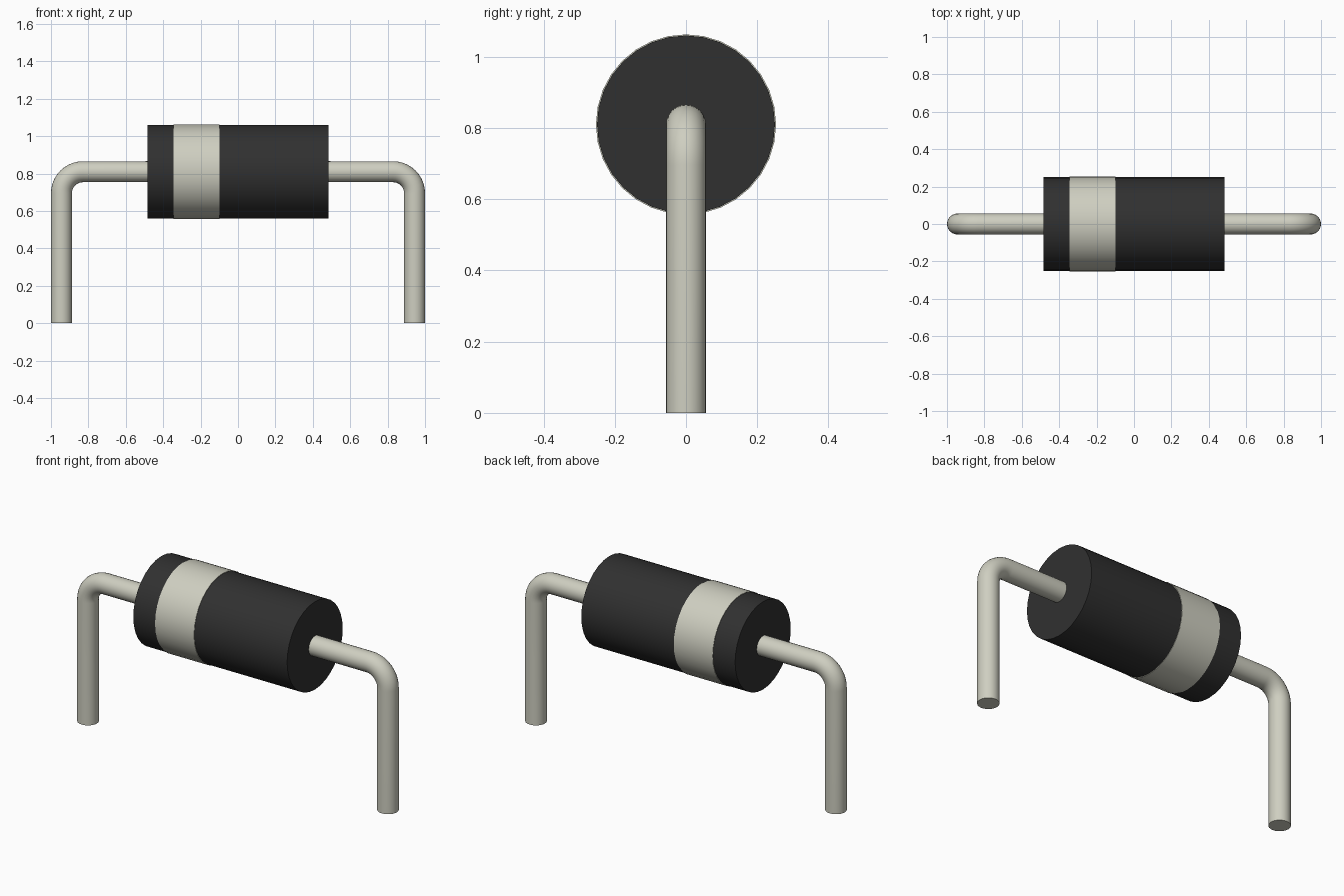
import bpy
from math import pi, radians, sin, cos

cube = bpy.data.objects.get("Cube")
if cube:
    bpy.data.objects.remove(cube, do_unlink=True)

AXIS_Z = 0.81      # height of the body axis
LEAD_R = 0.056     # wire radius
LEAD_X = 1 - LEAD_R
BEND_R = 0.115     # centreline radius of the wire bend


def material(name, rgb, roughness):
    mat = bpy.data.materials.new(name)
    mat.use_nodes = True
    mat.diffuse_color = (*rgb, 1)
    bsdf = mat.node_tree.nodes["Principled BSDF"]
    bsdf.inputs["Base Color"].default_value = (*rgb, 1)
    bsdf.inputs["Roughness"].default_value = roughness
    return mat


black = material("black plastic", (0.03, 0.03, 0.03), 0.6)
pale = material("pale grey", (0.62, 0.62, 0.53), 0.5)


def finish(obj, name, mat):
    obj.name = obj.data.name = name
    obj.data.materials.clear()
    obj.data.materials.append(mat)
    bpy.ops.object.shade_smooth_by_angle(angle=radians(35))


def x_cylinder(name, x0, x1, radius, mat):
    bpy.ops.mesh.primitive_cylinder_add(
        vertices=32, radius=radius, depth=x1 - x0,
        location=((x0 + x1) / 2, 0, AXIS_Z), rotation=(0, pi / 2, 0))
    finish(bpy.context.object, name, mat)


def bent_lead(name, side):
    # straight run out of the body, quarter bend, then down to the ground
    path = [(0.45, AXIS_Z)]
    steps = 10
    for i in range(steps + 1):
        a = pi / 2 * (1 - i / steps)
        path.append((LEAD_X - BEND_R + BEND_R * cos(a),
                     AXIS_Z - BEND_R + BEND_R * sin(a)))
    path.append((LEAD_X, 0))

    curve = bpy.data.curves.new(name, 'CURVE')
    curve.dimensions = '3D'
    curve.bevel_depth = LEAD_R
    curve.bevel_resolution = 10
    curve.use_fill_caps = True
    spline = curve.splines.new('POLY')
    spline.points.add(len(path) - 1)
    for point, (x, z) in zip(spline.points, path):
        point.co = (side * x, 0, z, 1)

    obj = bpy.data.objects.new(name, curve)
    bpy.context.collection.objects.link(obj)
    bpy.ops.object.select_all(action='DESELECT')
    obj.select_set(True)
    bpy.context.view_layer.objects.active = obj
    bpy.ops.object.convert(target='MESH')
    finish(bpy.context.object, name, pale)


# Cylindrical body with its raised polarity band
x_cylinder("body", -0.484, 0.484, 0.25, black)
x_cylinder("polarity_band", -0.345, -0.10, 0.253, pale)

# Wire leads
bent_lead("left_lead", 1)
bent_lead("right_lead", -1)
